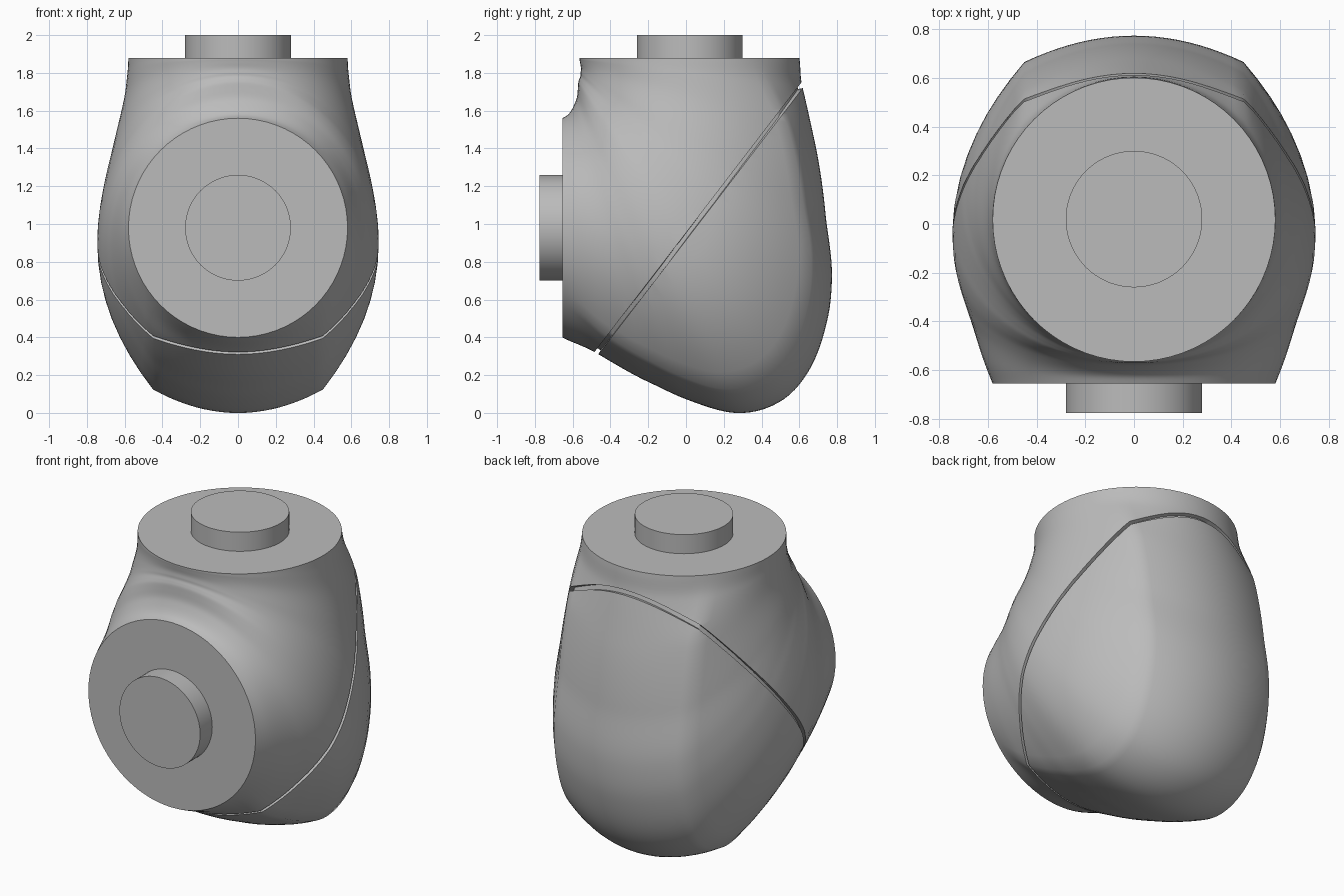
import bpy, bmesh, math
from mathutils import Vector

cube = bpy.data.objects.get("Cube")
if cube:
    bpy.data.objects.remove(cube, do_unlink=True)

grey = bpy.data.materials.new("housing_grey")
grey.use_nodes = True
grey.diffuse_color = (0.5, 0.5, 0.5, 1)
grey.node_tree.nodes["Principled BSDF"].inputs["Base Color"].default_value = (0.5, 0.5, 0.5, 1)

# Elbow sections fan about a pivot: angle, inner radius, outer radius, half width
PIVOT = Vector((0, -0.655, 1.88))
KEYS = [
    (0, .32, 1.48, .58), (6.4, .30, 1.57, .62), (15.4, .25, 1.79, .67),
    (20, .225, 1.925, .70), (26.4, .185, 2.1, .735), (32.4, .158, 2.155, .745),
    (38.2, .145, 2.11, .735), (45.5, .135, 1.97, .71), (51, .125, 1.837, .685),
    (59.2, .115, 1.623, .65), (72, .10, 1.403, .605), (83.3, .092, 1.279, .585),
    (90, .09, 1.255, .58)]
CREASE, CREASE_X, CREASE_DEPTH = math.radians(50), 0.45, 0.14
SECTIONS, SIDES = 90, 72


def sample(angle, col):
    """Smooth interpolation of one column of KEYS."""
    def slope(i):
        lo, hi = KEYS[max(i - 1, 0)], KEYS[min(i + 1, len(KEYS) - 1)]
        return (hi[col] - lo[col]) / (hi[0] - lo[0])
    i = 0
    while i < len(KEYS) - 2 and angle > KEYS[i + 1][0]:
        i += 1
    a, b = KEYS[i], KEYS[i + 1]
    h = b[0] - a[0]
    t = (angle - a[0]) / h
    return ((1 + 2 * t) * (1 - t) ** 2 * a[col] + t * t * (3 - 2 * t) * b[col]
            + h * t * (1 - t) * ((1 - t) * slope(i) - t * slope(i + 1)))


def smooth(t):
    t = min(max(t, 0), 1)
    return t * t * (3 - 2 * t)


def section_point(phi, a, b, flat):
    """Ellipse point whose outer half blends to a broad creased back."""
    x, u = b * math.sin(phi), a * math.cos(phi)
    p = abs(phi)
    if p < math.pi / 2:
        if p <= CREASE:
            fx = CREASE_X * p / CREASE
            fu = a - CREASE_DEPTH * (p / CREASE) ** 2
        else:
            s = (math.pi / 2 - p) / (math.pi / 2 - CREASE)
            fu = s * (a - CREASE_DEPTH)
            fx = b - (b - CREASE_X) * s * s
        x += flat * (math.copysign(fx, phi) - x)
        u += flat * (fu - u)
    return x, u


def finish(name, bm):
    bmesh.ops.recalc_face_normals(bm, faces=bm.faces)
    mesh = bpy.data.meshes.new(name)
    bm.to_mesh(mesh)
    bm.free()
    mesh.materials.append(grey)
    obj = bpy.data.objects.new(name, mesh)
    bpy.context.collection.objects.link(obj)
    bpy.ops.object.select_all(action='DESELECT')
    obj.select_set(True)
    bpy.context.view_layer.objects.active = obj
    bpy.ops.object.shade_smooth_by_angle(angle=math.radians(35))
    return obj


# Elbow housing
bm = bmesh.new()
rings = []
for i in range(SECTIONS + 1):
    deg = 90 * i / SECTIONS
    inner, outer, width = (sample(deg, c) for c in (1, 2, 3))
    flat = smooth(deg / 9) * smooth((90 - deg) / 18)
    ray = Vector((0, math.sin(math.radians(deg)), -math.cos(math.radians(deg))))
    ring = []
    for j in range(SIDES):
        phi = 2 * math.pi * j / SIDES - math.pi
        x, u = section_point(phi, (outer - inner) / 2, width, flat)
        ring.append(bm.verts.new(PIVOT + ray * ((inner + outer) / 2 + u) + Vector((x, 0, 0))))
    rings.append(ring)
for r, s in zip(rings, rings[1:]):
    for j in range(SIDES):
        k = (j + 1) % SIDES
        bm.faces.new((r[j], r[k], s[k], s[j]))
bm.faces.new(rings[0])
bm.faces.new(rings[-1])
bmesh.ops.recalc_face_normals(bm, faces=bm.faces)

# Diagonal seam groove between the two shells
seam, normal, half = Vector((0, -0.475, 0.315)), Vector((0, 1.42, -1.09)).normalized(), 0.012
for side in (-half, half):
    bmesh.ops.bisect_plane(bm, geom=bm.verts[:] + bm.edges[:] + bm.faces[:], dist=1e-5,
                           plane_co=seam + normal * side, plane_no=normal)
strip = [f for f in bm.faces if all(abs((v.co - seam).dot(normal)) < half + 1e-4 for v in f.verts)]
bmesh.ops.inset_region(bm, faces=strip, thickness=0.001, depth=-0.025, use_even_offset=False)
finish("elbow_housing", bm)


# Connector bosses on both flanges
def boss(name, start, end):
    start, end = Vector(start), Vector(end)
    axis = end - start
    bm = bmesh.new()
    bmesh.ops.create_cone(bm, cap_ends=True, segments=SIDES, radius1=0.28, radius2=0.28,
                          depth=axis.length)
    turn = axis.to_track_quat('Z', 'Y').to_matrix()
    bmesh.ops.rotate(bm, verts=bm.verts, matrix=turn)
    bmesh.ops.translate(bm, verts=bm.verts, vec=(start + end) / 2)
    finish(name, bm)


boss("top_boss", (0, 0.02, 1.87), (0, 0.02, 2))
boss("front_boss", (0, -0.645, 0.98), (0, -0.775, 0.98))
